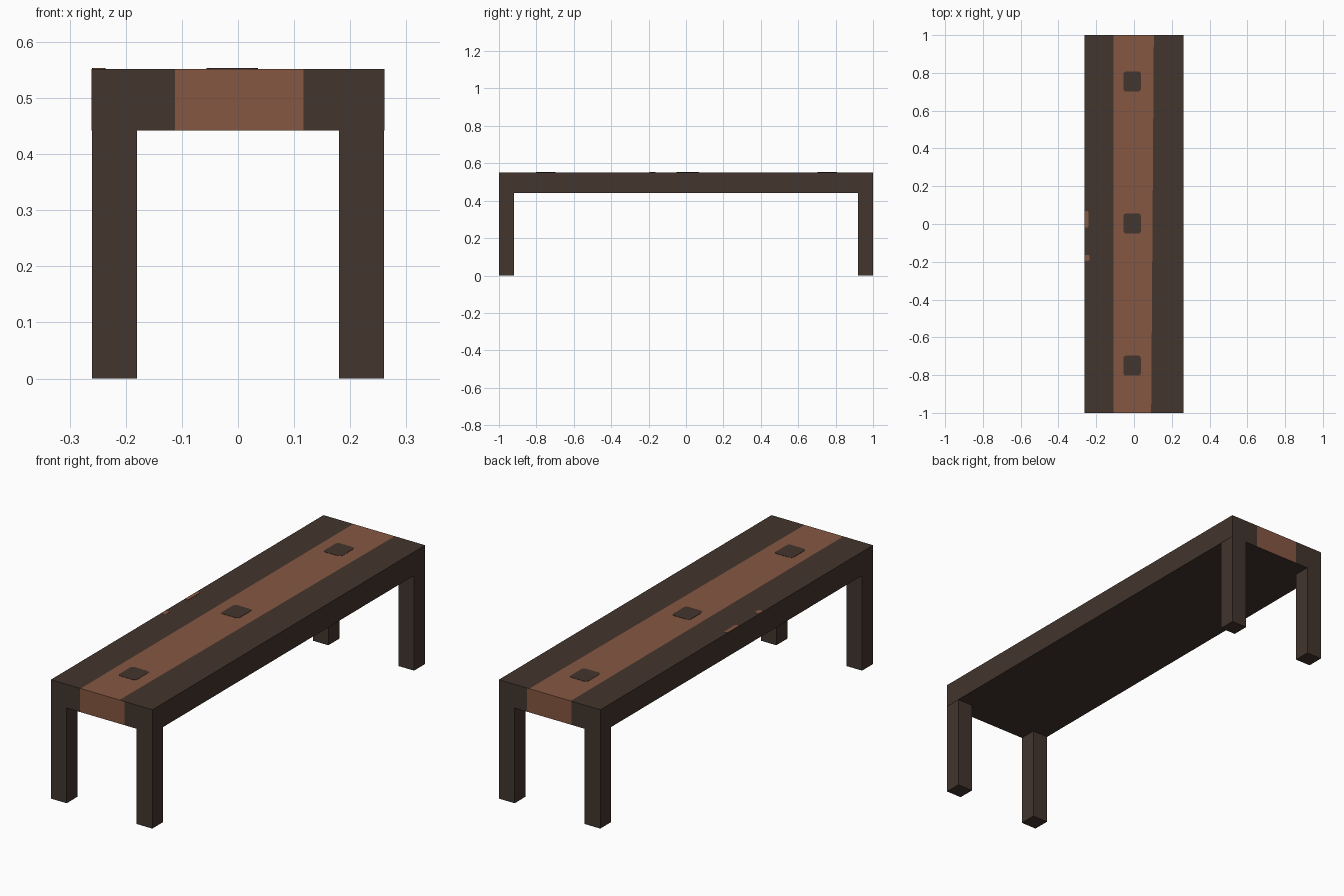
import bpy, bmesh
from mathutils import Vector

if "Cube" in bpy.data.objects:
    bpy.data.objects.remove(bpy.data.objects["Cube"])

W, L, Z0, Z1 = 0.26, 1.0, 0.442, 0.552   # half width, half length, slab bottom and top
LEG = 0.08


def material(name, rgb):
    m = bpy.data.materials.new(name)
    m.diffuse_color = (*rgb, 1)
    m.use_nodes = True
    m.node_tree.nodes["Principled BSDF"].inputs["Base Color"].default_value = m.diffuse_color
    return m


dark = material("dark_wood", (0.0545, 0.0356, 0.0262))
brown = material("reddish_wood", (0.238, 0.0953, 0.0545))


def finish(bm, name, mats):
    me = bpy.data.meshes.new(name)
    bm.to_mesh(me)
    bm.free()
    for m in mats:
        me.materials.append(m)
    ob = bpy.data.objects.new(name, me)
    bpy.context.collection.objects.link(ob)
    return ob


def box_bm(lo, hi):
    lo, hi = Vector(lo), Vector(hi)
    bm = bmesh.new()
    bmesh.ops.create_cube(bm, size=1)
    for v in bm.verts:
        v.co = (lo + hi) / 2 + v.co * (hi - lo)
    return bm


def plate(name, x0, x1, y0, y1, mat, r):
    # thin painted inlay with rounded corners
    bm = box_bm((x0, y0, Z1 - 0.004), (x1, y1, Z1 + 0.0012))
    upright = [e for e in bm.edges
               if abs(e.verts[0].co.z - e.verts[1].co.z) > 0.001]
    bmesh.ops.bevel(bm, geom=upright, offset=r, segments=2, profile=0.5, affect='EDGES')
    finish(bm, name, [mat])


# table top, with the stripe cut into the top and the two end faces
bm = box_bm((-W - 0.001, -L, Z0), (W + 0.001, L, Z1))
bm.normal_update()


def cut(direction, co, no):
    bm.normal_update()
    faces = [f for f in bm.faces if f.normal.dot(direction) > 0.9]
    edges = {e for f in faces for e in f.edges}
    verts = {v for f in faces for v in f.verts}
    bmesh.ops.bisect_plane(bm, geom=list(verts) + list(edges) + faces,
                           plane_co=co, plane_no=no)


up = Vector((0, 0, 1))
cut(up, (-0.108, 0, 0), (1, 0, 0))
cut(up, (0.098, 0, 0), (1, -0.007, 0))
for s in (-1, 1):
    end = Vector((0, s, 0))
    cut(end, (-0.112, 0, 0), (1, 0, 0))
    cut(end, (0.117, 0, 0), (1, 0, 0))
bm.normal_update()
for f in bm.faces:
    striped = f.normal.z > 0.9 or abs(f.normal.y) > 0.9
    if striped and abs(f.calc_center_median().x) < 0.06:
        f.material_index = 1
finish(bm, "table_top", [dark, brown])

# dark square inlays along the stripe
for i, y in enumerate((-0.75, 0.003, 0.755)):
    plate(f"square_inlay_{i + 1}", -0.056, 0.036, y - 0.053, y + 0.053, dark, 0.012)

# two small worn patches on the left edge
plate("worn_patch_large", -0.26, -0.242, -0.02, 0.07, brown, 0.006)
plate("worn_patch_small", -0.26, -0.236, -0.195, -0.163, brown, 0.006)

# corner legs
for sx, nx in ((-1, "left"), (1, "right")):
    for sy, ny in ((-1, "front"), (1, "back")):
        c = Vector((sx * (W - LEG / 2), sy * (L - LEG / 2), Z0 / 2))
        h = Vector((LEG, LEG, Z0)) / 2
        finish(box_bm(c - h, c + h), f"{ny}_{nx}_leg", [dark])
